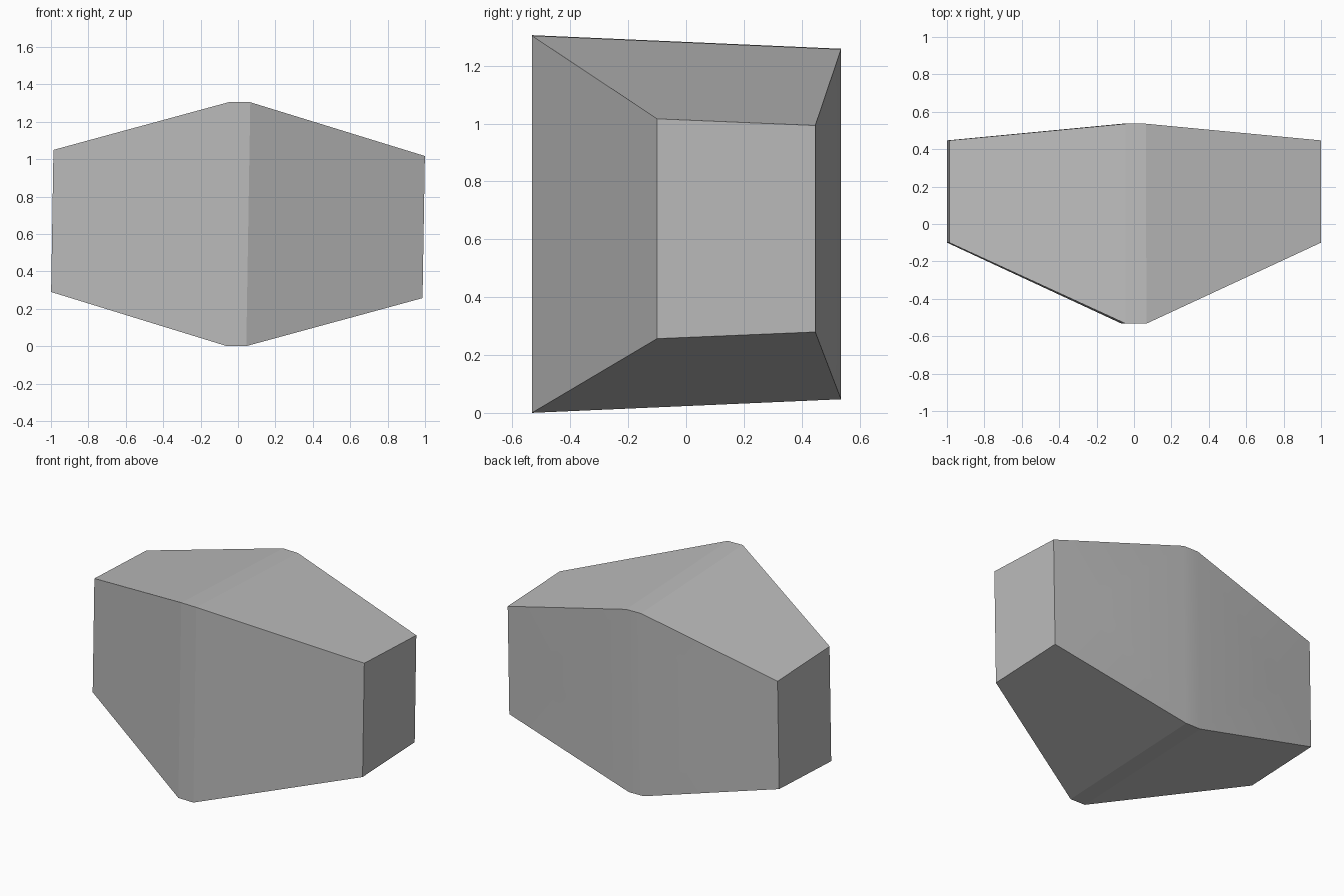
import bpy, bmesh
from math import pi
from mathutils import Matrix, Vector

cube = bpy.data.objects.get("Cube")
if cube:
    bpy.data.objects.remove(cube, do_unlink=True)

grey = bpy.data.materials.new("plain grey")
grey.use_nodes = True
colour = (0.5, 0.5, 0.5, 1)
grey.diffuse_color = colour
grey.node_tree.nodes["Principled BSDF"].inputs["Base Color"].default_value = colour

# The whole block leans slightly about its front-to-back axis
MID_Z = 0.653
tilt = Matrix.Translation((0, 0, MID_Z)) @ Matrix.Rotation(0.0165, 4, 'Y')


def make_object(name, bm):
    bmesh.ops.recalc_face_normals(bm, faces=bm.faces[:])
    mesh = bpy.data.meshes.new(name)
    bm.to_mesh(mesh)
    bm.free()
    mesh.materials.append(grey)
    obj = bpy.data.objects.new(name, mesh)
    bpy.context.collection.objects.link(obj)
    return obj


def section(bm, x, front, back):
    """Four-cornered cross-section; front and back are (y, half height)."""
    (yf, hf), (yb, hb) = front, back
    corners = [(yf, -hf), (yb, -hb), (yb, hb), (yf, hf)]
    return [bm.verts.new(tilt @ Vector((x, y, z))) for y, z in corners]


# Tapered body: large ridge in the middle, small flat ends
ridge = (-0.533, 0.652), (0.536, 0.605)
end = (-0.1, 0.38), (0.447, 0.357)
bm = bmesh.new()
rings = [section(bm, x, *shape) for x, shape in
         [(-0.993, end), (-0.055, ridge), (0.055, ridge), (0.993, end)]]
for a, b in zip(rings, rings[1:]):
    for i in range(4):
        j = (i + 1) % 4
        bm.faces.new((a[i], a[j], b[j], b[i]))
bm.faces.new(rings[0])
bm.faces.new(rings[-1])
body = make_object("tapered_block", bm)

# Two round holes bored from front to back, converging slightly
for side, label in ((1, "left"), (-1, "right")):
    front = Vector((side * 0.782, -0.2, 0))
    back = Vector((side * 0.725, 0.47, 0))
    axis = (back - front).to_track_quat('Z', 'Y').to_matrix().to_4x4()
    bm = bmesh.new()
    bmesh.ops.create_cone(bm, cap_ends=True, segments=48, radius1=0.082,
                          radius2=0.082, depth=1.6)
    bm.transform(tilt @ Matrix.Translation((front + back) / 2) @ axis)
    cutter = make_object(label + "_hole_cutter", bm)
    cutter.hide_render = True
    cut = body.modifiers.new(label + "_hole", 'BOOLEAN')
    cut.operation = 'DIFFERENCE'
    cut.solver = 'EXACT'
    cut.object = cutter
    bpy.context.view_layer.objects.active = body
    bpy.ops.object.modifier_apply(modifier=cut.name)
    bpy.data.objects.remove(cutter, do_unlink=True)

# Smooth the hole walls, keep the block edges crisp
bpy.ops.object.select_all(action='DESELECT')
body.select_set(True)
bpy.ops.object.shade_smooth_by_angle(angle=pi / 18)
